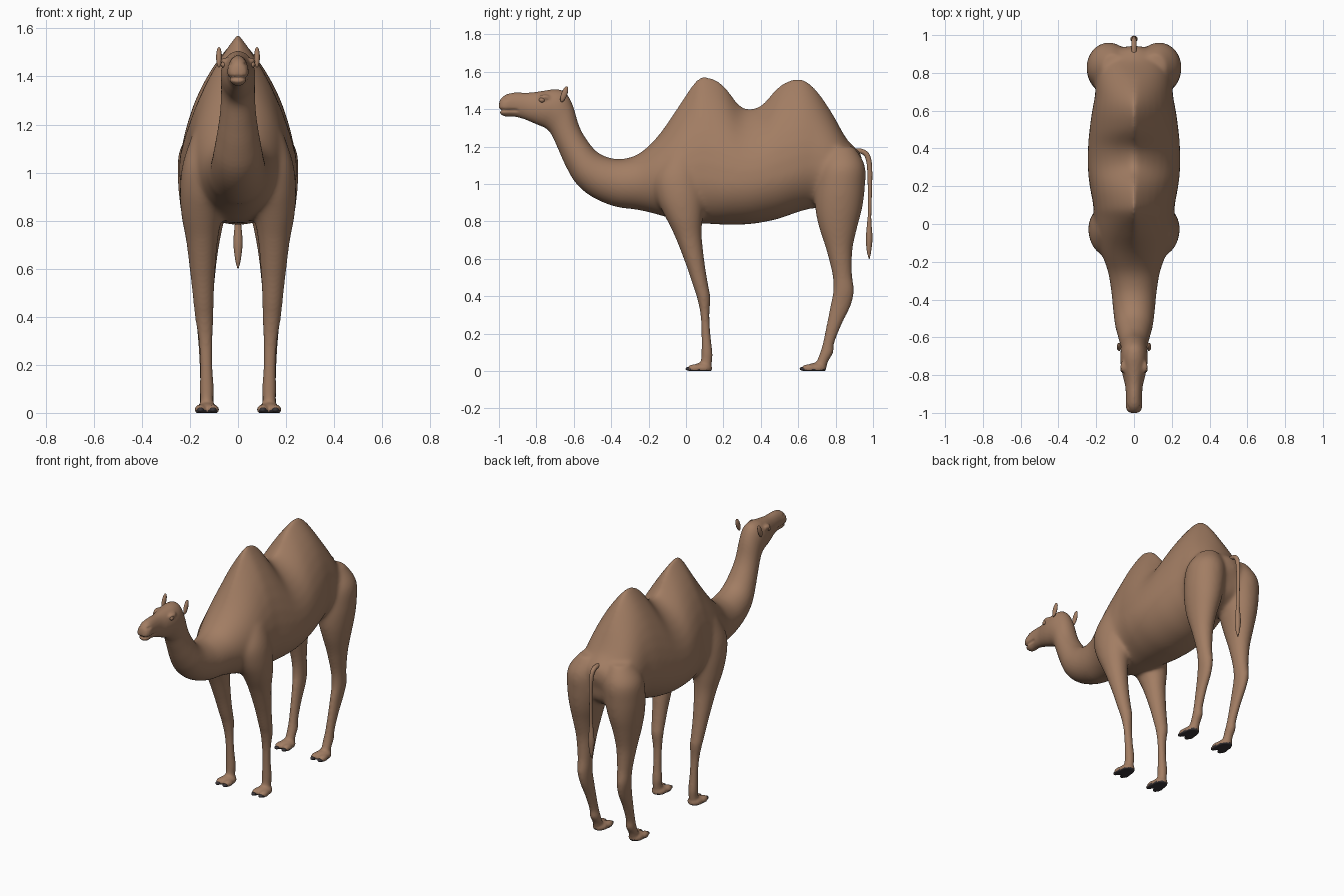
import bpy, bmesh, math
from mathutils import Matrix, Vector

old = bpy.data.objects.get("Cube")
if old:
    bpy.data.objects.remove(old, do_unlink=True)


def material(name, rgb):
    mat = bpy.data.materials.new(name)
    mat.use_nodes = True
    color = (*rgb, 1)
    mat.diffuse_color = color
    mat.node_tree.nodes["Principled BSDF"].inputs["Base Color"].default_value = color
    return mat


FUR = material("brown_fur", (0.36, 0.205, 0.125))
HOOF = material("dark_hoof", (0.04, 0.034, 0.038))
SIDES = 40


def clamp(value):
    return max(0.0, min(1.0, value))


def refine(keys, steps=4):
    """Catmull-Rom interpolation between key sections."""
    keys = [Vector(k) for k in keys]
    out = []
    for i in range(len(keys) - 1):
        a, b = keys[max(i - 1, 0)], keys[i]
        c, d = keys[i + 1], keys[min(i + 2, len(keys) - 1)]
        for j in range(steps):
            t = j / steps
            out.append(b + 0.5 * t * ((c - a) + t * ((2 * a - 5 * b + 4 * c - d)
                                                     + t * (3 * b - a - 3 * c + d))))
    return out + [keys[-1]]


def trunk_ring(key):
    """Section between a top and a bottom point; tall sections taper like a hump."""
    yt, zt, yb, zb, width = key
    bottom = Vector((0, yb, zb))
    span = Vector((0, yt, zt)) - bottom
    hump = clamp((span.length - 0.35) / 0.4)
    mid = 0.5 - 0.2 * hump
    ring = []
    for i in range(SIDES):
        a = math.tau * i / SIDES
        c, s = math.cos(a), math.sin(a)
        power = 1 + hump if s > 0 else 1
        p = bottom + span * (mid + s * ((1 - mid) if s > 0 else mid))
        p.x = width * math.copysign(abs(c) ** power, c)
        ring.append(p)
    return ring


def leg_ring(key, side):
    """Level oval section given by front, back, height, centre and half width."""
    front, back, z, x, width = key
    ring = []
    for i in range(SIDES):
        a = math.tau * i / SIDES
        ring.append(Vector((side * (x + width * math.cos(a)),
                            (front + back) / 2 + (back - front) / 2 * math.sin(a), z)))
    return ring


def finish(name, bm, mat):
    bmesh.ops.recalc_face_normals(bm, faces=bm.faces)
    mesh = bpy.data.meshes.new(name)
    bm.to_mesh(mesh)
    bm.free()
    mesh.materials.append(mat)
    mesh.shade_smooth()
    obj = bpy.data.objects.new(name, mesh)
    bpy.context.collection.objects.link(obj)
    return obj


def loft(name, rings, mat=FUR):
    bm = bmesh.new()
    loops = [[bm.verts.new(p) for p in ring] for ring in rings]
    for lo, hi in zip(loops, loops[1:]):
        for i in range(SIDES):
            j = (i + 1) % SIDES
            bm.faces.new((lo[i], lo[j], hi[j], hi[i]))
    bm.faces.new(loops[0])
    bm.faces.new(loops[-1])
    return finish(name, bm, mat)


def ball(name, center, radii, mat=FUR, tilt=0.0):
    bm = bmesh.new()
    bmesh.ops.create_uvsphere(bm, u_segments=24, v_segments=14, radius=1)
    bm.transform(Matrix.Translation(center) @ Matrix.Rotation(tilt, 4, "X")
                 @ Matrix.Diagonal((*radii, 1)))
    return finish(name, bm, mat)


# Trunk sections: top y, top z, bottom y, bottom z, half width
head = [(-1.0, 1.425, -1.0, 1.39, 0.018), (-0.993, 1.452, -0.99, 1.372, 0.034),
        (-0.965, 1.477, -0.965, 1.36, 0.044), (-0.92, 1.488, -0.92, 1.36, 0.042),
        (-0.84, 1.488, -0.87, 1.348, 0.047), (-0.77, 1.497, -0.83, 1.332, 0.06),
        (-0.7, 1.506, -0.79, 1.315, 0.07), (-0.645, 1.49, -0.75, 1.297, 0.072)]
neck = [(-0.605, 1.42, -0.72, 1.265, 0.07), (-0.575, 1.32, -0.685, 1.19, 0.074),
        (-0.54, 1.25, -0.64, 1.09, 0.085), (-0.48, 1.175, -0.585, 1.0, 0.1),
        (-0.41, 1.14, -0.5, 0.93, 0.11), (-0.33, 1.135, -0.38, 0.88, 0.12)]
torso = [(-0.24, 1.17, -0.25, 0.86, 0.14), (-0.14, 1.27, -0.13, 0.83, 0.18),
         (-0.04, 1.42, -0.03, 0.8, 0.205), (0.05, 1.555, 0.05, 0.79, 0.213),
         (0.11, 1.578, 0.11, 0.787, 0.218), (0.2, 1.535, 0.2, 0.783, 0.235),
         (0.28, 1.43, 0.28, 0.783, 0.244), (0.34, 1.403, 0.34, 0.785, 0.246),
         (0.41, 1.43, 0.41, 0.795, 0.244), (0.5, 1.53, 0.5, 0.815, 0.236),
         (0.6, 1.568, 0.6, 0.85, 0.222), (0.68, 1.525, 0.68, 0.87, 0.207),
         (0.77, 1.4, 0.76, 0.87, 0.2), (0.86, 1.24, 0.85, 0.9, 0.17),
         (0.93, 1.17, 0.91, 0.95, 0.1), (0.945, 1.1, 0.925, 1.03, 0.04)]
body = loft("camel_body", [trunk_ring(k) for k in refine(head + neck + torso)])

# Leg sections: front y, back y, z, centre x, half width
front_leg = [(-0.1, 0.06, 1.16, 0.13, 0.06), (-0.17, 0.09, 1.04, 0.13, 0.1),
             (-0.16, 0.1, 0.93, 0.138, 0.104), (-0.11, 0.09, 0.82, 0.15, 0.086),
             (-0.06, 0.085, 0.72, 0.15, 0.067), (0, 0.1, 0.57, 0.147, 0.05),
             (0.04, 0.12, 0.45, 0.143, 0.041), (0.06, 0.13, 0.39, 0.14, 0.037),
             (0.078, 0.125, 0.3, 0.135, 0.028), (0.083, 0.13, 0.2, 0.132, 0.025),
             (0.083, 0.141, 0.1, 0.13, 0.029), (0.08, 0.14, 0.06, 0.13, 0.027),
             (0.07, 0.135, 0.02, 0.13, 0.03)]
hind_leg = [(0.76, 0.9, 1.2, 0.11, 0.06), (0.71, 0.957, 1.1, 0.13, 0.112),
            (0.69, 0.957, 0.98, 0.135, 0.116), (0.69, 0.943, 0.87, 0.14, 0.102),
            (0.71, 0.917, 0.77, 0.145, 0.081), (0.75, 0.89, 0.65, 0.145, 0.059),
            (0.783, 0.887, 0.52, 0.143, 0.043), (0.788, 0.897, 0.43, 0.142, 0.038),
            (0.773, 0.88, 0.35, 0.138, 0.032), (0.753, 0.832, 0.25, 0.135, 0.027),
            (0.733, 0.792, 0.15, 0.132, 0.026), (0.718, 0.787, 0.1, 0.13, 0.029),
            (0.7, 0.762, 0.055, 0.13, 0.028), (0.68, 0.75, 0.02, 0.13, 0.03)]

# Legs, feet and brows are fused into the body; hooves, ears and eyes stay separate
parts = [body]
for side, word in ((1, "left"), (-1, "right")):
    for keys, end, toe_y in ((front_leg, "front", 0.0), (hind_leg, "hind", 0.61)):
        parts.append(loft("leg", [leg_ring(k, side) for k in refine(keys)]))
        parts.append(ball("pad", (side * 0.13, toe_y + 0.085, 0.014), (0.046, 0.056, 0.03)))
        for toe, offset in (("inner", -0.026), ("outer", 0.026)):
            x = side * (0.13 + offset)
            parts.append(ball("toe", (x, toe_y + 0.048, 0.014), (0.025, 0.042, 0.022)))
            ball(f"{word}_{end}_{toe}_hoof", (x, toe_y + 0.018, 0.012),
                 (0.015, 0.02, 0.011), HOOF)
    parts.append(ball("brow", (side * 0.056, -0.755, 1.463), (0.017, 0.032, 0.015)))
    ball(f"{word}_eye", (side * 0.06, -0.77, 1.449), (0.012, 0.016, 0.013))
    ball(f"{word}_ear", (side * 0.079, -0.651, 1.48), (0.012, 0.016, 0.045), FUR, -0.35)

bpy.ops.object.select_all(action="DESELECT")
for part in parts:
    part.select_set(True)
bpy.context.view_layer.objects.active = body
bpy.ops.object.join()


def apply(kind, **settings):
    mod = body.modifiers.new(kind.lower(), kind)
    for key, value in settings.items():
        setattr(mod, key, value)
    bpy.ops.object.modifier_apply(modifier=mod.name)


# Fuse, then blend the shoulders and thighs softly into the trunk
apply("REMESH", mode="VOXEL", voxel_size=0.008, use_smooth_shade=True)
blend = body.vertex_groups.new(name="blend")
for v in body.data.vertices:
    blend.add([v.index], clamp((v.co.z - 0.6) / 0.2) * clamp((v.co.y + 0.35) / 0.15), "REPLACE")
apply("SMOOTH", factor=0.5, iterations=45, vertex_group="blend")
apply("SMOOTH", factor=0.5, iterations=4)

# Mouth and nostril grooves, flat soles
for v in body.data.vertices:
    p = v.co
    if p.y < -0.89:
        mouth = math.exp(-((p.z - 1.394) / 0.007) ** 2) * clamp((-0.89 - p.y) / 0.02)
        p.x *= 1 - 0.22 * mouth
        p.y += 0.014 * mouth * clamp((-0.96 - p.y) / 0.02)
        slit = math.exp(-((p.z - 1.453) / 0.006) ** 2 - ((p.y + 0.968) / 0.014) ** 2)
        p.x *= 1 - 0.2 * slit
    p.z = max(p.z, 0.0)
body.data.materials.clear()
body.data.materials.append(FUR)
body.data.materials.append(HOOF)
for face in body.data.polygons:
    face.material_index = int(face.center.z < 0.012 and face.normal.z < -0.3)
body.data.shade_smooth()

# Hanging tail with a tuft
tail = [(0.9, 1.19, 0.9, 1.165, 0.014), (0.95, 1.185, 0.94, 1.16, 0.014),
        (0.985, 1.15, 0.96, 1.135, 0.013), (0.996, 1.06, 0.97, 1.06, 0.011),
        (0.991, 0.86, 0.973, 0.86, 0.009), (0.991, 0.8, 0.969, 0.8, 0.012),
        (0.997, 0.71, 0.962, 0.71, 0.019), (0.99, 0.64, 0.967, 0.64, 0.012),
        (0.982, 0.6, 0.978, 0.6, 0.002)]
loft("tail", [trunk_ring(k) for k in refine(tail)])
